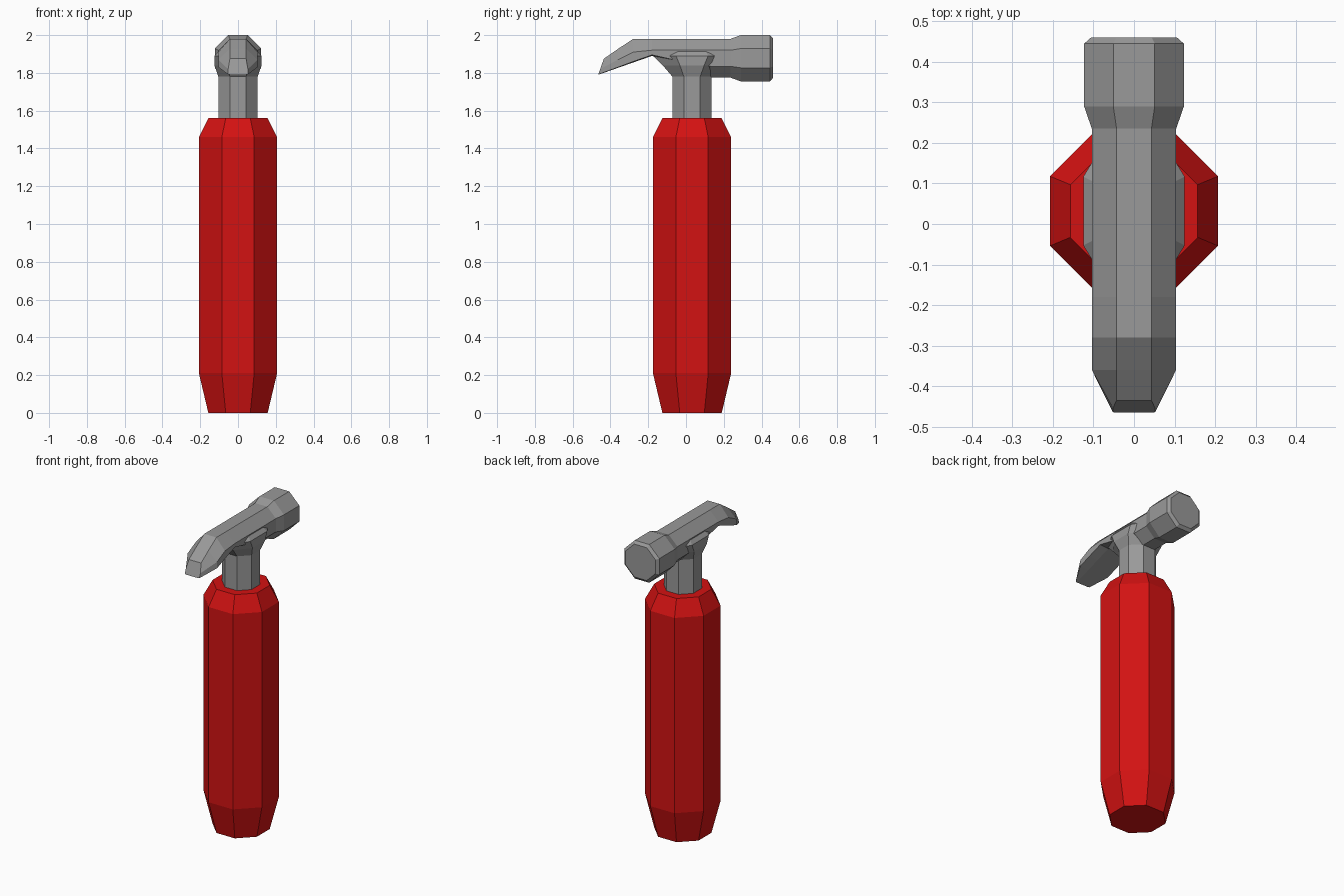
import bpy
import bmesh

cube = bpy.data.objects.get("Cube")
if cube:
    bpy.data.objects.remove(cube, do_unlink=True)


def make_material(name, rgb, roughness):
    mat = bpy.data.materials.new(name)
    mat.use_nodes = True
    mat.diffuse_color = (*rgb, 1)
    shader = mat.node_tree.nodes["Principled BSDF"]
    shader.inputs["Base Color"].default_value = (*rgb, 1)
    shader.inputs["Roughness"].default_value = roughness
    return mat


def loft(name, rings, mat):
    """Bridge matching rings of points and cap both ends."""
    bm = bmesh.new()
    loops = [[bm.verts.new(p) for p in ring] for ring in rings]
    for a, b in zip(loops, loops[1:]):
        for i in range(len(a)):
            j = (i + 1) % len(a)
            bm.faces.new((a[i], a[j], b[j], b[i]))
    bm.faces.new(loops[0])
    bm.faces.new(loops[-1])
    bmesh.ops.recalc_face_normals(bm, faces=bm.faces)
    mesh = bpy.data.meshes.new(name)
    bm.to_mesh(mesh)
    bm.free()
    mesh.materials.append(mat)
    obj = bpy.data.objects.new(name, mesh)
    bpy.context.collection.objects.link(obj)
    return obj


FLAT = 0.414          # flat side of a regular octagon relative to its half width
CENTRE_Y = 0.032      # axis of the grip and neck


def upright_ring(z, rx, ry):
    corners = [(1, FLAT), (FLAT, 1), (-FLAT, 1), (-1, FLAT),
               (-1, -FLAT), (-FLAT, -1), (FLAT, -1), (1, -FLAT)]
    return [(x * rx, CENTRE_Y + y * ry, z) for x, y in corners]


def head_ring(y_top, y_bottom, w, flat, top, high, low, bottom):
    half = [(flat, top), (w, high), (w, low), (flat, bottom)]
    outline = half + [(-x, z) for x, z in reversed(half)]
    return [(x, y_bottom + (y_top - y_bottom) * (z - bottom) / (top - bottom), z)
            for x, z in outline]


red = make_material("grip red", (0.65, 0.006, 0.006), 0.6)
steel = make_material("steel grey", (0.32, 0.32, 0.32), 0.5)

# Octagonal grip, tapered at both ends
loft("grip", [upright_ring(z, r, r) for z, r in
              [(0, 0.157), (0.21, 0.207), (1.46, 0.207), (1.56, 0.157)]], red)

# Neck, flaring lengthwise into the head
loft("neck", [upright_ring(*s) for s in
              [(1.50, 0.104, 0.104), (1.78, 0.104, 0.104), (1.84, 0.125, 0.155),
               (1.89, 0.125, 0.205), (1.94, 0.08, 0.15)]], steel)

# Head: striking face, throat, body, then the curved claw
loft("head", [head_ring(*s) for s in [
    (0.46, 0.46, 0.106, 0.044, 1.983, 1.922, 1.834, 1.773),
    (0.445, 0.445, 0.123, 0.051, 2.0, 1.929, 1.827, 1.755),
    (0.29, 0.29, 0.123, 0.051, 2.0, 1.929, 1.827, 1.755),
    (0.235, 0.235, 0.104, 0.043, 1.98, 1.92, 1.835, 1.775),
    (0.13, 0.13, 0.104, 0.043, 1.98, 1.92, 1.835, 1.775),
    (0, 0, 0.104, 0.043, 1.98, 1.92, 1.855, 1.82),
    (-0.18, -0.18, 0.104, 0.043, 1.98, 1.92, 1.895, 1.89),
    (-0.28, -0.28, 0.104, 0.043, 1.98, 1.91, 1.86, 1.855),
    (-0.36, -0.36, 0.104, 0.043, 1.927, 1.87, 1.83, 1.827),
    (-0.435, -0.465, 0.052, 0.043, 1.875, 1.82, 1.792, 1.79)]], steel)
